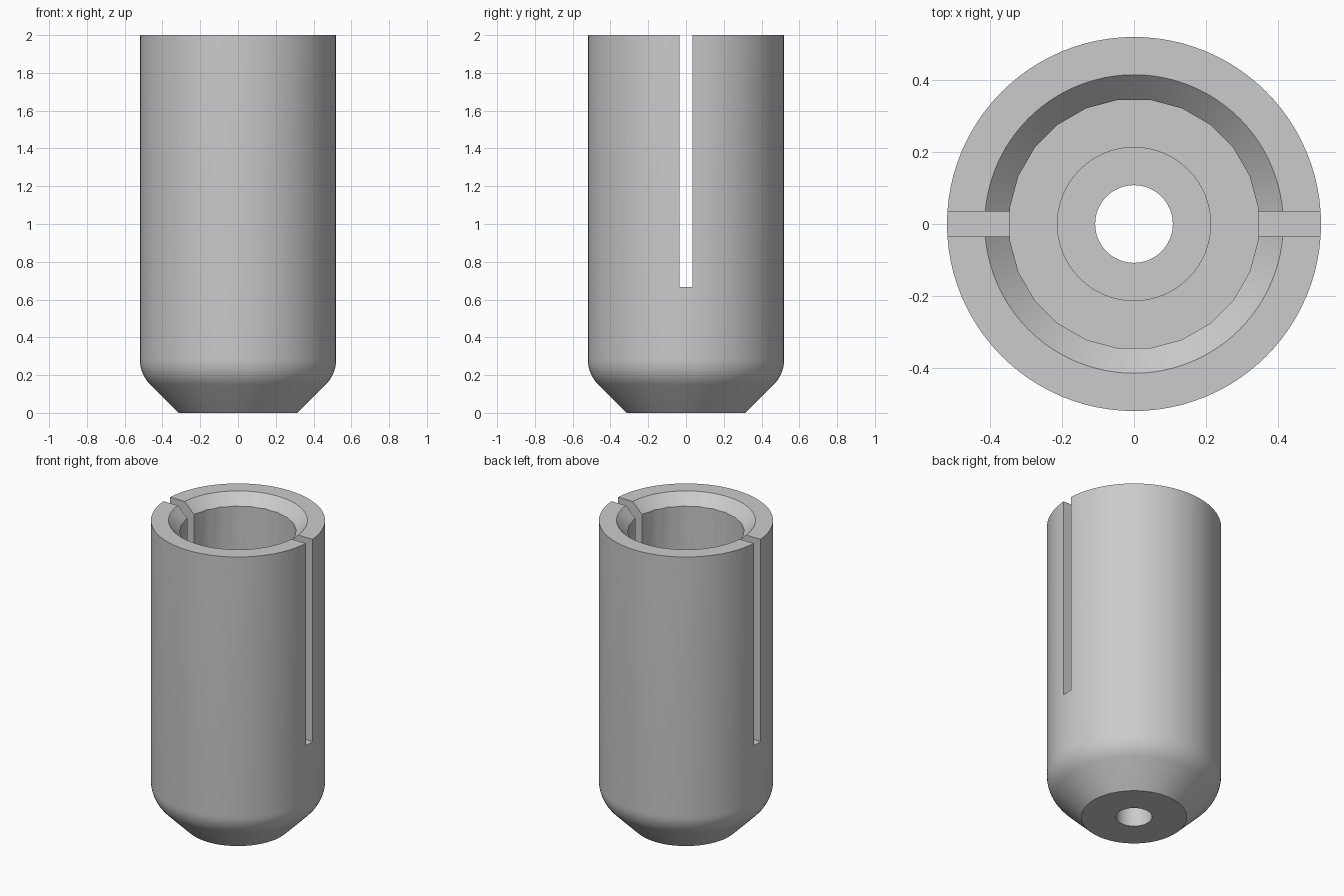
import bpy, math

cube = bpy.data.objects.get("Cube")
if cube:
    bpy.data.objects.remove(cube, do_unlink=True)

grey = bpy.data.materials.new("plain grey")
grey.use_nodes = True
colour = (0.6, 0.6, 0.6, 1)
grey.diffuse_color = colour
grey.node_tree.nodes["Principled BSDF"].inputs["Base Color"].default_value = colour


def revolve(name, profile, sides, turn=0.0):
    """Closed solid of revolution from (radius, height) points, bottom to top."""
    verts, faces = [], []
    for r, z in profile:
        for i in range(sides):
            a = turn + math.tau * i / sides
            verts.append((r * math.cos(a), r * math.sin(a), z))
    for k in range(len(profile) - 1):
        for i in range(sides):
            j = (i + 1) % sides
            faces.append((k * sides + i, k * sides + j, (k + 1) * sides + j, (k + 1) * sides + i))
    faces.append(tuple(reversed(range(sides))))
    faces.append(tuple(range(len(verts) - sides, len(verts))))
    mesh = bpy.data.meshes.new(name)
    mesh.from_pydata(verts, [], faces)
    mesh.materials.append(grey)
    obj = bpy.data.objects.new(name, mesh)
    bpy.context.collection.objects.link(obj)
    return obj


# Outer sleeve: chamfered foot blended into a straight wall
radius, top, foot = 0.52, 2.0, 0.315
fillet, fillet_z = 0.193, 0.285
profile = [(foot, 0)]
for i in range(9):
    a = math.radians(-45 + 45 * i / 8)
    profile.append((radius - fillet + fillet * math.cos(a), fillet_z + fillet * math.sin(a)))
profile.append((radius, top))
sleeve = revolve("slotted_sleeve", profile, 96)

# Cutters: bore, rim chamfer, screw head recess, screw hole
cutters = [
    revolve("bore_cutter", [(0.348, 0.45), (0.348, 2.2)], 24, math.pi / 24),
    revolve("rim_chamfer_cutter", [(0.335, 1.92), (0.455, 2.04)], 96),
    revolve("recess_cutter", [(0.213, 0.25), (0.213, 0.6)], 64),
    revolve("hole_cutter", [(0.108, -0.2), (0.108, 0.4)], 48),
]

# Slot through both side walls
bpy.ops.mesh.primitive_cube_add(size=1, location=(0, 0, 1.467))
slot = bpy.context.object
slot.name = "slot_cutter"
slot.scale = (1.4, 0.07, 1.6)
slot.data.materials.append(grey)
cutters.append(slot)

bpy.ops.object.select_all(action='DESELECT')
bpy.context.view_layer.objects.active = sleeve
sleeve.select_set(True)
for cutter in cutters:
    cutter.hide_render = True
    mod = sleeve.modifiers.new(cutter.name, 'BOOLEAN')
    mod.operation = 'DIFFERENCE'
    mod.solver = 'EXACT'
    mod.object = cutter
    bpy.ops.object.modifier_apply(modifier=mod.name)
for cutter in cutters:
    bpy.data.objects.remove(cutter, do_unlink=True)

bpy.ops.object.shade_smooth_by_angle(angle=math.radians(30))
